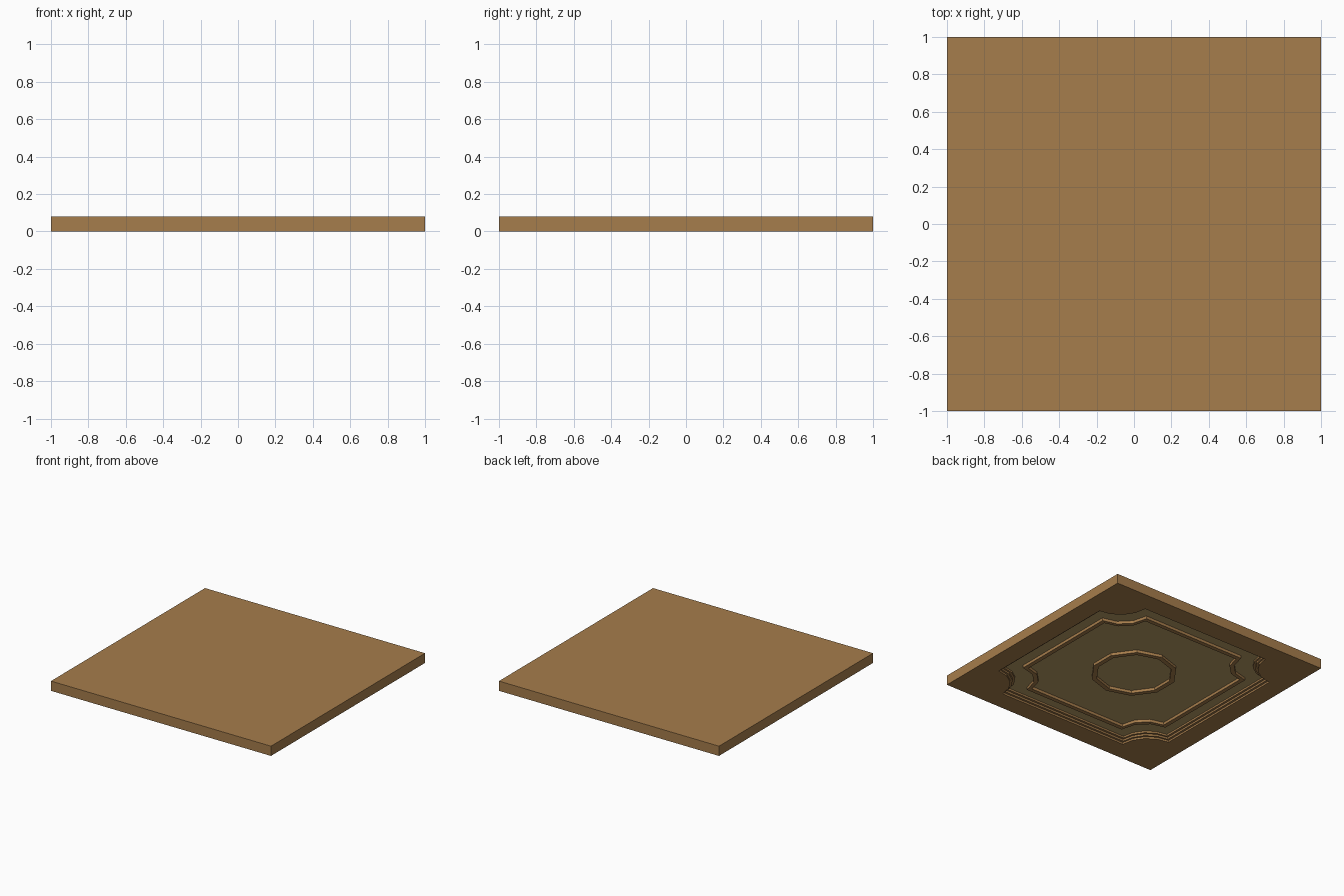
import bpy, bmesh, math

if "Cube" in bpy.data.objects:
    bpy.data.objects.remove(bpy.data.objects["Cube"])


def material(name, rgb):
    m = bpy.data.materials.new(name)
    m.diffuse_color = (*rgb, 1)
    m.use_nodes = True
    m.node_tree.nodes["Principled BSDF"].inputs["Base Color"].default_value = m.diffuse_color
    return m


WOOD = material("brown wood", (0.381, 0.205, 0.072))
PALE = material("pale olive panel", (0.48, 0.335, 0.135))
FLOOR = 0.045      # height of the sunken panel seen from below


def notched(h, r, segs):
    """Square outline of half size h with scooped corners of radius r."""
    pts = []
    for k in range(4):
        q = math.radians(90 * k)
        for i in range(segs + 1):
            a = math.radians(270 - 90 * i / segs)
            x, y = h + r * math.cos(a), h + r * math.sin(a)
            pts.append((x * math.cos(q) - y * math.sin(q),
                        x * math.sin(q) + y * math.cos(q)))
    return pts


def circle(r, n):
    return [(r * math.sin(2 * math.pi * i / n), r * math.cos(2 * math.pi * i / n))
            for i in range(n)]


def loop(bm, pts, z):
    return [bm.verts.new((x, y, z)) for x, y in pts]


def bridge(bm, a, b):
    n = len(a)
    for i in range(n):
        j = (i + 1) % n
        bm.faces.new((a[i], a[j], b[j], b[i]))


def finish(bm, name, mats):
    bmesh.ops.recalc_face_normals(bm, faces=bm.faces[:])
    me = bpy.data.meshes.new(name)
    bm.to_mesh(me)
    bm.free()
    for m in mats:
        me.materials.append(m)
    ob = bpy.data.objects.new(name, me)
    bpy.context.collection.objects.link(ob)
    return ob


# ceiling slab with a stepped recess cut in the underside
bm = bmesh.new()
square = [(-1, -1), (1, -1), (1, 1), (-1, 1)]
low, high = loop(bm, square, 0), loop(bm, square, 0.08)
bridge(bm, low, high)
bm.faces.new(high)
rim = None
prev = None
STEPS = 3
for s in range(STEPS):
    outline = notched(0.835 - 0.018 * s, 0.245 - 0.007 * s, 4)
    a = loop(bm, outline, FLOOR * s / STEPS)
    b = loop(bm, outline, FLOOR * (s + 1) / STEPS)
    if prev:
        bridge(bm, prev, a)
    else:
        rim = a
    bridge(bm, a, b)
    prev = b
panel = bm.faces.new(prev)
panel.material_index = 1
border = []
for ring in (low, rim):
    for i in range(len(ring)):
        border.append(bm.edges.get((ring[i], ring[(i + 1) % len(ring)])))
bmesh.ops.triangle_fill(bm, edges=border, use_beauty=True)
finish(bm, "ceiling_slab", [WOOD, PALE])


# raised mouldings on the sunken panel
def moulding(name, outer, inner, z0):
    bm = bmesh.new()
    loops = [loop(bm, outer, FLOOR + 0.003), loop(bm, outer, z0),
             loop(bm, inner, z0), loop(bm, inner, FLOOR + 0.003)]
    for i in range(4):
        bridge(bm, loops[i], loops[(i + 1) % 4])
    finish(bm, name, [WOOD])


moulding("notched_moulding", notched(0.70, 0.235, 3), notched(0.665, 0.22, 3), 0.022)
moulding("centre_ring", circle(0.327, 10), circle(0.288, 10), 0.022)
